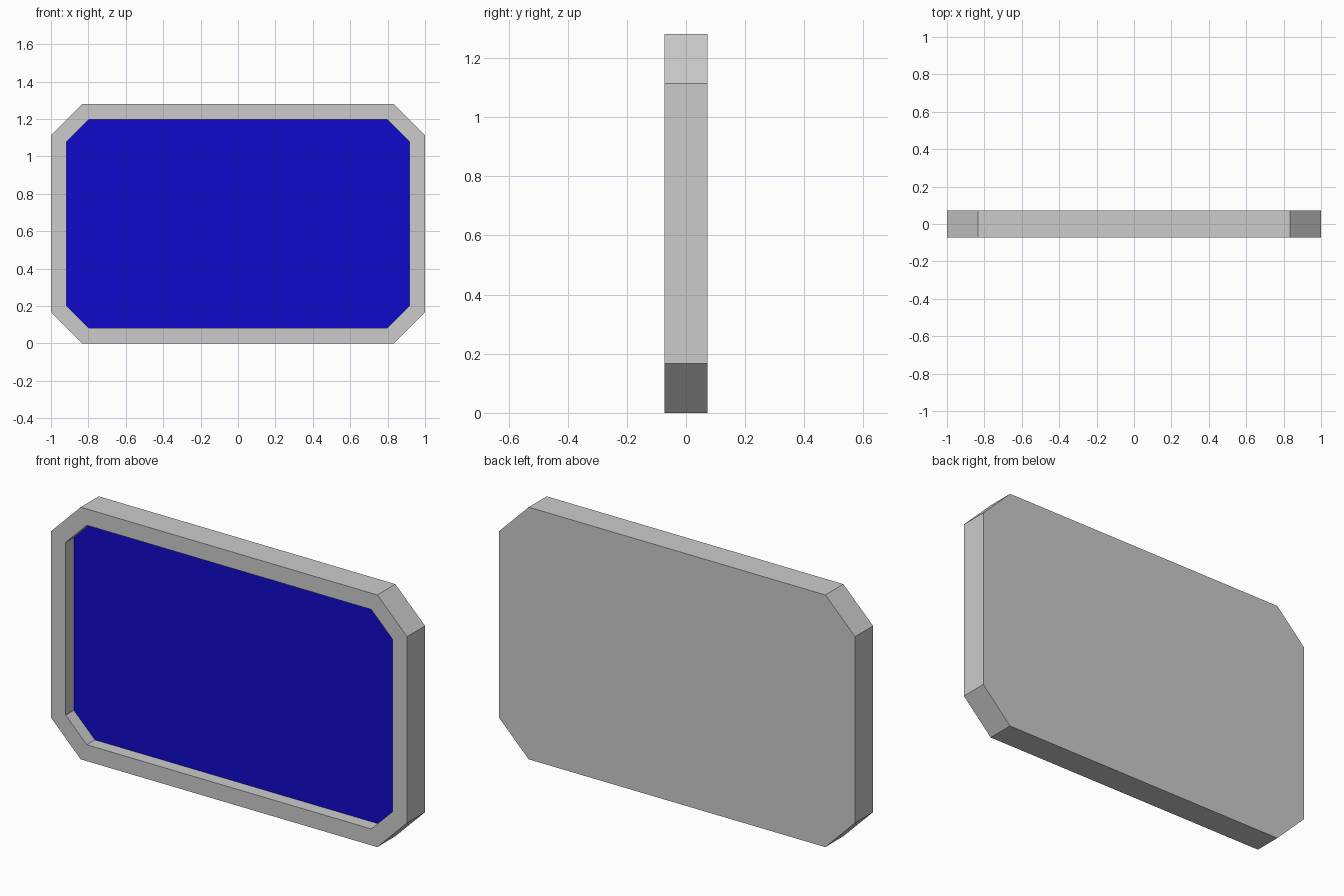
import bpy, bmesh

if "Cube" in bpy.data.objects:
    bpy.data.objects.remove(bpy.data.objects["Cube"])

HALF_W, HEIGHT, HALF_D = 1.0, 1.28, 0.072
CHAMFER, RIM, RECESS = 0.167, 0.083, 0.065


def octagon(bm, half_w, z0, z1, c, y):
    """Chamfered rectangle facing -y."""
    pts = [(-half_w + c, z0), (half_w - c, z0), (half_w, z0 + c), (half_w, z1 - c),
           (half_w - c, z1), (-half_w + c, z1), (-half_w, z1 - c), (-half_w, z0 + c)]
    return bm.faces.new([bm.verts.new((x, y, z)) for x, z in pts])


def extrude(bm, face, dy):
    """Extrude one face along y and return the moved face."""
    new = bmesh.ops.extrude_discrete_faces(bm, faces=[face])["faces"][0]
    bmesh.ops.translate(bm, verts=new.verts, vec=(0, dy, 0))
    return new


def finish(bm, name):
    mesh = bpy.data.meshes.new(name)
    bm.to_mesh(mesh)
    bm.free()
    obj = bpy.data.objects.new(name, mesh)
    bpy.context.collection.objects.link(obj)
    return obj


# Housing: solid back, chamfered sides, raised rim around an open recess
bm = bmesh.new()
back = octagon(bm, HALF_W, 0, HEIGHT, CHAMFER, HALF_D)
bm.faces.new([bm.verts.new(v.co) for v in reversed(back.verts)])
front = extrude(bm, back, -2 * HALF_D)
bmesh.ops.remove_doubles(bm, verts=bm.verts, dist=1e-5)
front = min(bm.faces, key=lambda f: f.calc_center_median().y)
bmesh.ops.inset_region(bm, faces=[front], thickness=RIM, use_even_offset=True)
floor = extrude(bm, front, RECESS)
bm.faces.remove(floor)
bmesh.ops.recalc_face_normals(bm, faces=bm.faces)
finish(bm, "housing")

# Screen: blue panel closing the recess
bm = bmesh.new()
octagon(bm, HALF_W - RIM, RIM, HEIGHT - RIM, CHAMFER - RIM * 0.5858, -HALF_D + RECESS)
screen = finish(bm, "screen")
blue = bpy.data.materials.new("screen_blue")
blue.diffuse_color = (0.005, 0.003, 0.6, 1)
blue.use_nodes = True
blue.node_tree.nodes["Principled BSDF"].inputs["Base Color"].default_value = blue.diffuse_color
screen.data.materials.append(blue)
